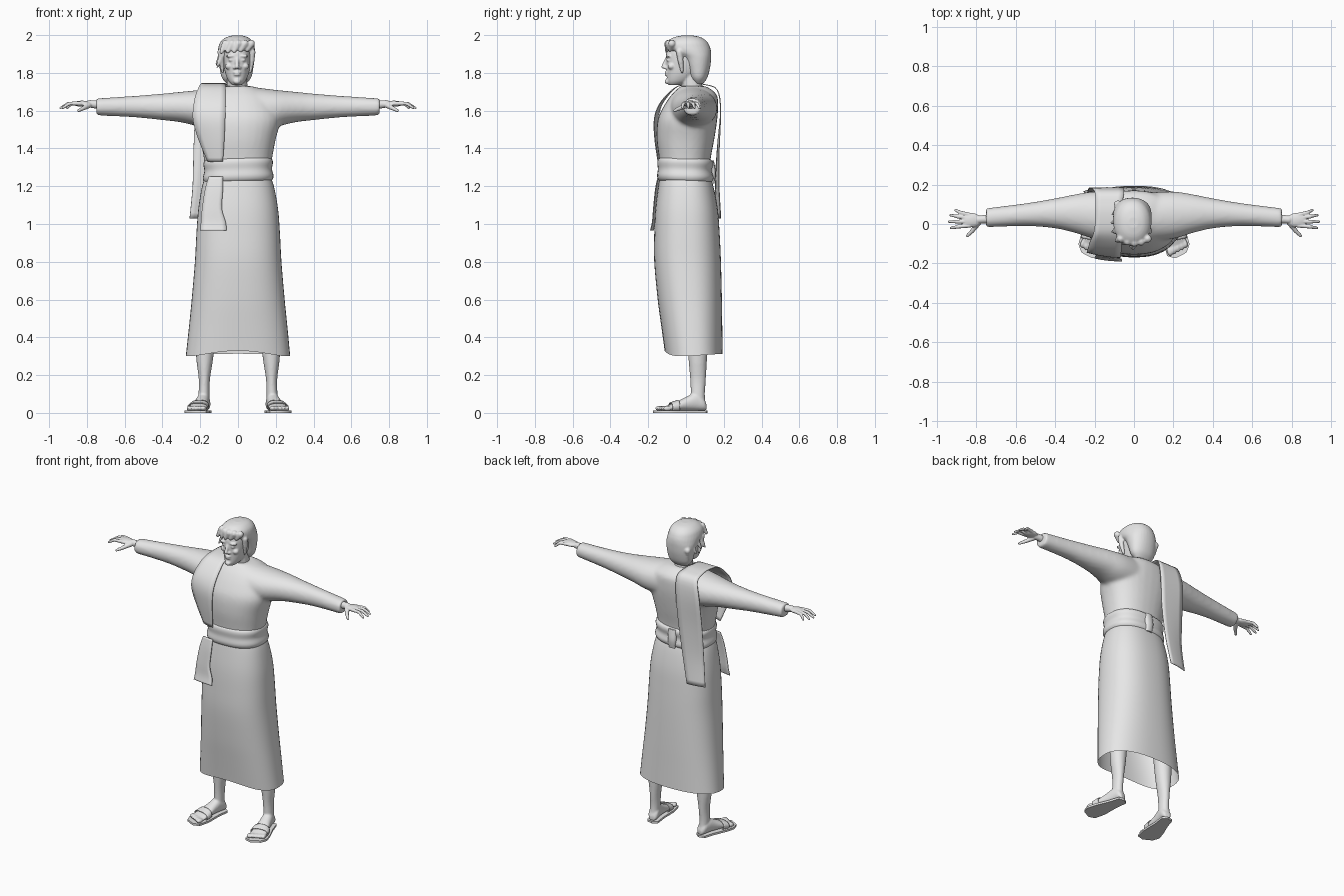
import bpy, bmesh, math
from mathutils import Vector, Matrix

grey = bpy.data.materials.new("plain_grey")
grey.diffuse_color = (0.8, 0.8, 0.8, 1)


def spline(rows, steps):
    """Catmull-Rom interpolation of rows of numbers."""
    out = []
    for i in range(len(rows) - 1):
        p = [rows[max(i - 1, 0)], rows[i], rows[i + 1], rows[min(i + 2, len(rows) - 1)]]
        for s in range(steps):
            t = s / steps
            out.append([0.5 * (2*b + (c-a)*t + (2*a-5*b+4*c-d)*t*t + (3*b-a-3*c+d)*t**3)
                        for a, b, c, d in zip(*p)])
    return out + [list(rows[-1])]


def loft(bm, rows, axis="z", n=32, power=2.3, caps=True, steps=4, warp=None):
    """Rows are (position, a_min, a_max, b_min, b_max) along the axis."""
    rings = []
    for pos, a0, a1, b0, b1 in spline(rows, steps):
        ring = []
        for k in range(n):
            t = 2 * math.pi * k / n
            c, s = math.cos(t), math.sin(t)
            a = (a0+a1)/2 + (a1-a0)/2 * math.copysign(abs(c) ** (2/power), c)
            b = (b0+b1)/2 + (b1-b0)/2 * math.copysign(abs(s) ** (2/power), s)
            co = {"z": (a, b, pos), "x": (pos, a, b), "y": (a, pos, b)}[axis]
            ring.append(bm.verts.new(warp(*co) if warp else co))
        rings.append(ring)
    for r, q in zip(rings, rings[1:]):
        for k in range(n):
            bm.faces.new((r[k], r[(k+1) % n], q[(k+1) % n], q[k]))
    if caps:
        bm.faces.new(rings[0][::-1])
        bm.faces.new(rings[-1])


def ball(bm, co, size, turn=0):
    m = Matrix.Translation(co) @ Matrix.Rotation(turn, 4, "Z") @ Matrix.Diagonal((*size, 1))
    bmesh.ops.create_icosphere(bm, subdivisions=3, radius=1, matrix=m)


def limb(bm, *pts):
    """Rounded tapering tube through (x, y, z, radius) points."""
    for p, q in zip(pts, pts[1:]):
        a, b = Vector(p[:3]), Vector(q[:3])
        m = Matrix.Translation((a+b)/2) @ (b-a).to_track_quat("Z", "Y").to_matrix().to_4x4()
        bmesh.ops.create_cone(bm, cap_ends=True, segments=16, radius1=p[3], radius2=q[3],
                              depth=(b-a).length, matrix=m)
    for p in pts:
        ball(bm, p[:3], (p[3],) * 3)


def finish(name, bm, voxel=0, smooth=0, mirror=False, thick=0):
    bmesh.ops.recalc_face_normals(bm, faces=bm.faces)
    for f in bm.faces:
        f.smooth = True
    me = bpy.data.meshes.new(name)
    bm.to_mesh(me)
    bm.free()
    me.materials.append(grey)
    ob = bpy.data.objects.new(name, me)
    bpy.context.collection.objects.link(ob)
    if voxel:
        m = ob.modifiers.new("blend", "REMESH")
        m.mode, m.voxel_size, m.use_smooth_shade = "VOXEL", voxel, True
    if smooth:
        m = ob.modifiers.new("soften", "SMOOTH")
        m.factor, m.iterations = 0.5, smooth
    if thick:
        m = ob.modifiers.new("cloth", "SOLIDIFY")
        m.thickness, m.offset = thick, 0
    if mirror:
        ob.modifiers.new("pair", "MIRROR")
    if not voxel:
        bpy.ops.object.select_all(action="DESELECT")
        ob.select_set(True)
        bpy.context.view_layer.objects.active = ob
        bpy.ops.object.shade_smooth_by_angle(angle=math.radians(45))
    return ob


# upper robe with both sleeves
bm = bmesh.new()
loft(bm, [(1.24, -.17, .17, -.135, .125), (1.34, -.18, .18, -.142, .13),
          (1.45, -.2, .2, -.155, .15), (1.55, -.225, .225, -.15, .165),
          (1.62, -.21, .21, -.12, .17), (1.68, -.18, .18, -.08, .165),
          (1.715, -.12, .12, -.045, .13), (1.73, -.07, .07, -.03, .1)])
for s in (1, -1):
    rows = [(.08, -.09, .16, 1.5, 1.725), (.2, -.075, .165, 1.515, 1.71),
            (.3, -.045, .15, 1.538, 1.7), (.4, -.022, .13, 1.55, 1.69),
            (.55, -.01, .105, 1.565, 1.678), (.75, -.017, .08, 1.575, 1.665)]
    loft(bm, [(s * r[0], *r[1:]) for r in rows], "x", power=2.1)
finish("upper_robe", bm, voxel=.011, smooth=6)

# skirt, open below, with an uneven hem
def hem(x, y, z):
    low = max(0, (.6 - z) / .28)
    front = max(0, -y / .12) ** 2
    return x, y, z + low * (.03 * min(1, front) * max(0, 1 - (x/.27)**2) + .012 * max(0, y/.19))

bm = bmesh.new()
loft(bm, [(1.27, -.165, .165, -.135, .12), (1.2, -.19, .19, -.147, .145),
          (1.08, -.21, .212, -.162, .168), (.95, -.22, .222, -.168, .178),
          (.8, -.228, .23, -.168, .185), (.6, -.245, .247, -.15, .19),
          (.45, -.26, .262, -.132, .192), (.3, -.276, .276, -.113, .194)],
     n=48, power=2.4, caps=False, warp=hem)
finish("skirt", bm)

# padded waist sash with a knot behind
bm = bmesh.new()
def tilt(x, y, z):
    return x, y, z + .03 * x - .03 * y
loft(bm, [(1.22, -.168, .168, -.13, .125), (1.228, -.18, .182, -.145, .138),
          (1.25, -.186, .188, -.153, .146), (1.285, -.178, .18, -.149, .138),
          (1.32, -.183, .185, -.152, .144), (1.34, -.176, .178, -.146, .138),
          (1.347, -.16, .16, -.13, .12)], n=40, power=2.5, warp=tilt)
finish("waist_sash", bm)
bm = bmesh.new()
loft(bm, [(1.215, -.02, .025, .125, .15), (1.27, -.028, .03, .125, .158),
          (1.335, -.024, .03, .12, .148)], n=12)
finish("sash_knot", bm)


# shoulder cloth and hanging front end: rows of (z, y, x_outer, x_inner, outer_drop)
def cloth(name, rows):
    bm = bmesh.new()
    grid = []
    for z, y, x0, x1, drop in spline(rows, 4):
        grid.append([bm.verts.new((x0 + (x1-x0)*t, y - math.copysign(abs(drop) * (1-t)**2, drop),
                                   z)) for t in (0, .2, .4, .6, .8, 1)])
    for r, q in zip(grid, grid[1:]):
        for k in range(5):
            bm.faces.new((r[k], r[k+1], q[k+1], q[k]))
    finish(name, bm, thick=.005)

cloth("shoulder_cloth", [
    (1.33, -.148, -.16, -.08, -.02), (1.45, -.165, -.21, -.072, -.03),
    (1.55, -.168, -.238, -.068, -.025), (1.62, -.148, -.236, -.065, -.015),
    (1.68, -.105, -.225, -.064, -.01), (1.728, -.045, -.205, -.066, 0),
    (1.742, .03, -.195, -.07, 0), (1.738, .1, -.195, -.06, 0), (1.71, .165, -.2, -.05, 0),
    (1.6, .183, -.225, -.055, 0), (1.4, .176, -.235, -.07, .01),
    (1.2, .175, -.24, -.1, .02), (1.03, .184, -.256, -.135, .02)])
cloth("front_cloth_end", [
    (1.25, -.148, -.155, -.08, -.01), (1.18, -.162, -.175, -.08, -.015),
    (1.08, -.172, -.19, -.085, -.015), (1.01, -.178, -.196, -.065, -.015),
    (.965, -.188, -.2, -.06, -.015)])

# head: skull, neck and facial relief
X = -.005
bm = bmesh.new()
loft(bm, [(1.735, X-.024, X+.024, -.09, -.03), (1.755, X-.044, X+.044, -.1, .02),
          (1.79, X-.06, X+.06, -.102, .06), (1.83, X-.069, X+.069, -.104, .09),
          (1.87, X-.074, X+.074, -.106, .105), (1.91, X-.074, X+.074, -.104, .11),
          (1.95, X-.064, X+.064, -.085, .1), (1.975, X-.04, X+.04, -.05, .06)], power=2.1)
limb(bm, (X, .04, 1.67, .058), (X, .025, 1.78, .053))
limb(bm, (X, -.1, 1.878, .009), (X, -.12, 1.832, .011))           # nose
ball(bm, (X, -.099, 1.754), (.02, .014, .014))                   # chin
for z, w in ((1.802, .022), (1.79, .018)):                       # lips
    ball(bm, (X, -.101, z), (w, .013, .0065))
for s in (-1, 1):
    ball(bm, (X + s*.013, -.106, 1.827), (.009, .013, .008))     # nostrils
    ball(bm, (X + s*.034, -.094, 1.889), (.026, .015, .008))     # brow
    ball(bm, (X + s*.031, -.093, 1.868), (.015, .012, .007))     # eye
    ball(bm, (X + s*.043, -.077, 1.835), (.02, .02, .018))       # cheek
finish("head", bm, voxel=.005, smooth=3)

# hair cap with swept fringe, side locks and loose tufts
bm = bmesh.new()
H = -.008
loft(bm, [(1.742, H-.05, H+.05, .045, .09), (1.775, H-.078, H+.078, .02, .113),
          (1.83, H-.09, H+.09, 0, .128), (1.88, H-.096, H+.096, -.025, .133),
          (1.91, H-.098, H+.098, -.075, .133), (1.935, H-.096, H+.096, -.108, .128),
          (1.965, H-.084, H+.087, -.1, .112), (1.988, H-.055, H+.062, -.065, .08),
          (1.998, H-.02, H+.03, -.02, .035)], power=2.15)
for s in (-1, 1):
    limb(bm, (H + s*.083, -.035, 1.91, .018), (H + s*.08, -.028, 1.86, .015),
         (H + s*.073, -.02, 1.805, .008))
for i in range(5):
    x = .07 - i * .034
    limb(bm, (x, -.075 - .02 * math.sin(i * .8), 1.955, .02),
         (x - .022, -.085 - .016 * math.sin(i * .8), 1.922 - .003 * i, .011))
for y, z, x in ((-.04, 1.835, -.112), (.005, 1.845, -.116), (.05, 1.83, -.11), (.09, 1.8, -.085)):
    limb(bm, (-.082, y + .01, z + .06, .02), (x, y, z, .005))
finish("hair", bm, voxel=.006, smooth=2)

# hands
bm = bmesh.new()
limb(bm, (.72, .028, 1.63, .024), (.785, .022, 1.636, .02))
ball(bm, (.825, .02, 1.637), (.05, .037, .016))
for y0, y1, tip in ((-.008, -.02, .935), (.012, .012, .945), (.031, .045, .938), (.047, .07, .912)):
    limb(bm, (.835, y0, 1.638, .011), ((.85 + tip) / 2, (y0 + y1) / 2, 1.638, .0095),
         (tip - .007, y1, 1.615, .007))
limb(bm, (.79, .005, 1.628, .015), (.82, -.035, 1.612, .011), (.845, -.06, 1.6, .008))
finish("hands", bm, voxel=.004, smooth=3, mirror=True)

# legs with bare feet, toes turned outward
def turn(x, y, z):
    v = Matrix.Rotation(math.radians(12), 3, "Z") @ Vector((x, y - .07, z))
    return v.x + .18, v.y + .07, v.z

bm = bmesh.new()
loft(bm, [(.04, .15, .21, .025, .105), (.1, .151, .209, .025, .1), (.18, .148, .208, .022, .105),
          (.3, .13, .222, .012, .112), (.5, .11, .23, .0, .12)], n=20, power=2)
loft(bm, [(.108, -.018, .018, .012, .045), (.09, -.031, .031, .012, .08),
          (.05, -.034, .034, .012, .105), (.0, -.038, .038, .012, .085),
          (-.06, -.048, .048, .012, .056), (-.11, -.052, .052, .012, .036),
          (-.13, -.046, .046, .012, .03)], "y", n=20, power=2.2, warp=turn)
for i in range(5):
    x = -.042 + i * .0215
    ball(bm, turn(x, -.135 + .006 * i, .024), (.015 if i == 0 else .0105, .025, .014),
         math.radians(12))
finish("legs_and_feet", bm, voxel=.006, smooth=3, mirror=True)

# sandals: flat soles and straps
bm = bmesh.new()
outline = [(0, .115), (.035, .1), (.042, .03), (.06, -.06), (.064, -.12), (.04, -.158),
           (-.02, -.175), (-.06, -.155), (-.062, -.08), (-.042, .02), (-.035, .1)]
f = bm.faces.new([bm.verts.new(turn(x, y, 0)) for x, y in outline])
ext = bmesh.ops.extrude_face_region(bm, geom=[f])
bmesh.ops.translate(bm, vec=(0, 0, .013),
                    verts=[v for v in ext["geom"] if isinstance(v, bmesh.types.BMVert)])
finish("sandal_soles", bm, mirror=True)
bm = bmesh.new()
loft(bm, [(-.045, -.05, .05, .005, .067), (-.085, -.056, .056, .005, .053)],
     "y", n=20, caps=False, warp=turn)
finish("sandal_straps", bm, mirror=True, thick=.005)
